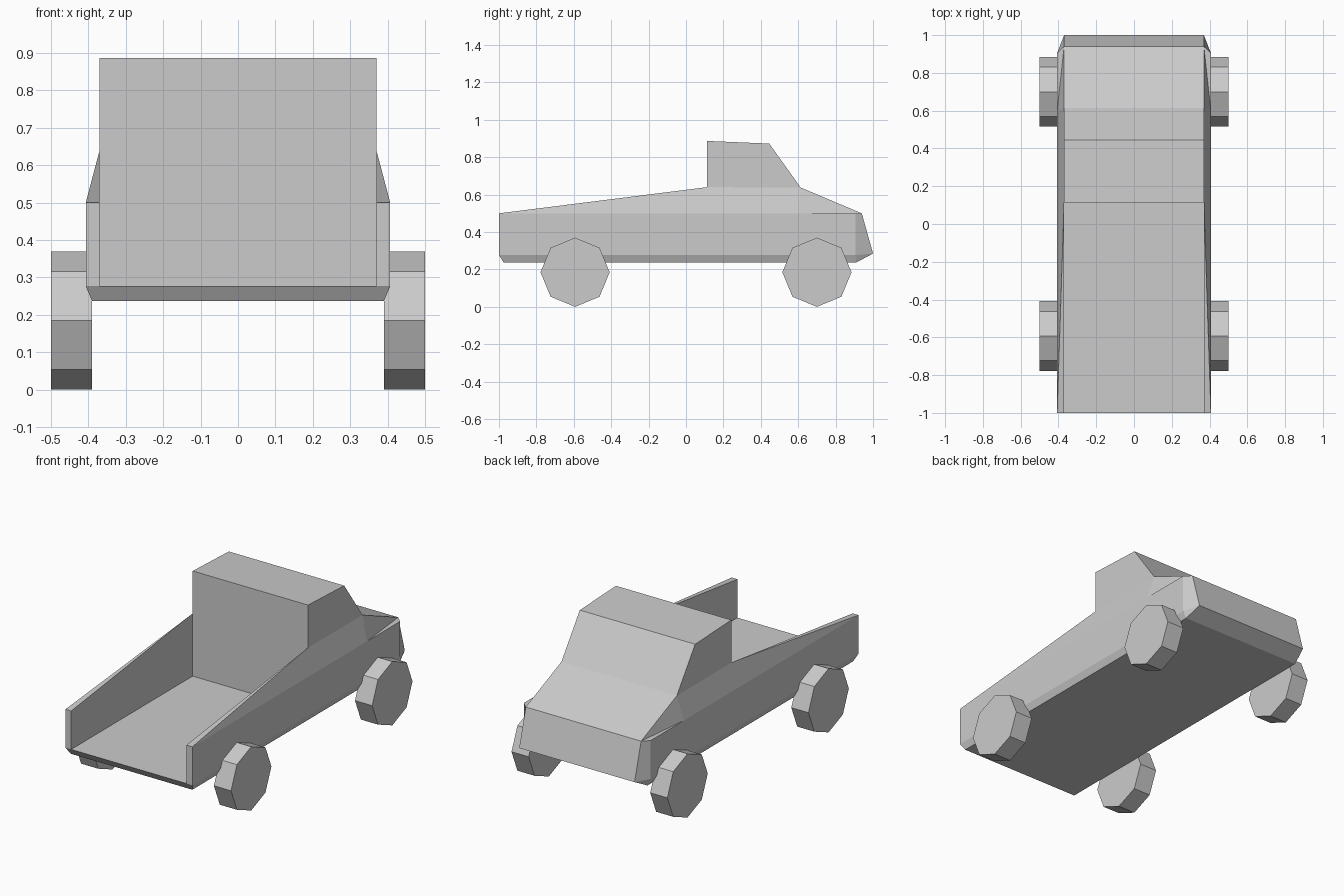
import bpy, bmesh, math

if "Cube" in bpy.data.objects:
    bpy.data.objects.remove(bpy.data.objects["Cube"])

X_IN, X_OUT, X_PAN = 0.37, 0.407, 0.39   # bed/cab, outer panel and underside half-widths

# Named corner points of the right half of the body
P = {
    # centre strip: bed floor, cab, hood, nose, underside
    'floor_rear': (X_IN, -1.0, 0.277), 'floor_cab': (X_IN, 0.113, 0.277),
    'sill': (X_IN, 0.113, 0.64),
    'roof_rear': (X_IN, 0.113, 0.887), 'roof_front': (X_IN, 0.445, 0.873),
    'screen_base': (X_IN, 0.613, 0.638), 'hood_front': (X_IN, 0.94, 0.5),
    'nose': (X_IN, 1.0, 0.285),
    'pan_front': (X_PAN, 0.91, 0.237), 'pan_rear': (X_PAN, -0.975, 0.237),
    # outer side panel and bed rim
    'low_rear': (X_OUT, -1.0, 0.277), 'top_rear': (X_OUT, -1.0, 0.5),
    'top_mid': (X_OUT, 0.6, 0.5), 'top_front': (X_OUT, 0.905, 0.5),
    'low_front': (X_OUT, 0.905, 0.277), 'rim_rear': (X_IN, -1.0, 0.5),
}
STRIP = list(P)[:10]
SIDE = [
    'floor_rear floor_cab sill rim_rear',              # inner bed wall
    'sill roof_rear roof_front screen_base',           # cab side
    'rim_rear top_rear sill',                          # bed rim
    'top_rear top_mid sill', 'sill top_mid screen_base',        # sloping shoulder
    'top_mid top_front hood_front', 'top_mid hood_front screen_base',  # hood flank
    'low_rear low_front top_front top_mid top_rear',   # outer panel
    'pan_rear pan_front low_front low_rear',           # lower bevel
    'low_front nose hood_front top_front',             # nose corner
    'pan_front nose low_front',                        # chin corner
    'floor_rear rim_rear top_rear low_rear', 'floor_rear low_rear pan_rear',  # tail end
]


def build_body():
    bm = bmesh.new()
    halves = [{k: bm.verts.new((s * x, y, z)) for k, (x, y, z) in P.items()} for s in (1, -1)]
    right, left = halves
    # strip spanning the full width
    for a, b in zip(STRIP, STRIP[1:] + STRIP[:1]):
        bm.faces.new((right[a], right[b], left[b], left[a]))
    # mirrored side faces
    for half in halves:
        for names in SIDE:
            bm.faces.new([half[n] for n in names.split()])
    bmesh.ops.recalc_face_normals(bm, faces=bm.faces)
    mesh = bpy.data.meshes.new('truck_body')
    bm.to_mesh(mesh)
    bm.free()
    bpy.context.collection.objects.link(bpy.data.objects.new('truck_body', mesh))


def build_wheel(name, side, y):
    bpy.ops.mesh.primitive_cylinder_add(
        vertices=8, radius=0.185, depth=0.11,
        location=(side * 0.445, y, 0.185), rotation=(0, math.pi / 2, 0))
    bpy.context.object.name = name


build_body()

# Four octagonal wheels (the hood end is at +y)
for end, y in (('hood', 0.7), ('bed', -0.593)):
    for label, side in (('right', 1), ('left', -1)):
        build_wheel(f'{end}_wheel_{label}', side, y)
